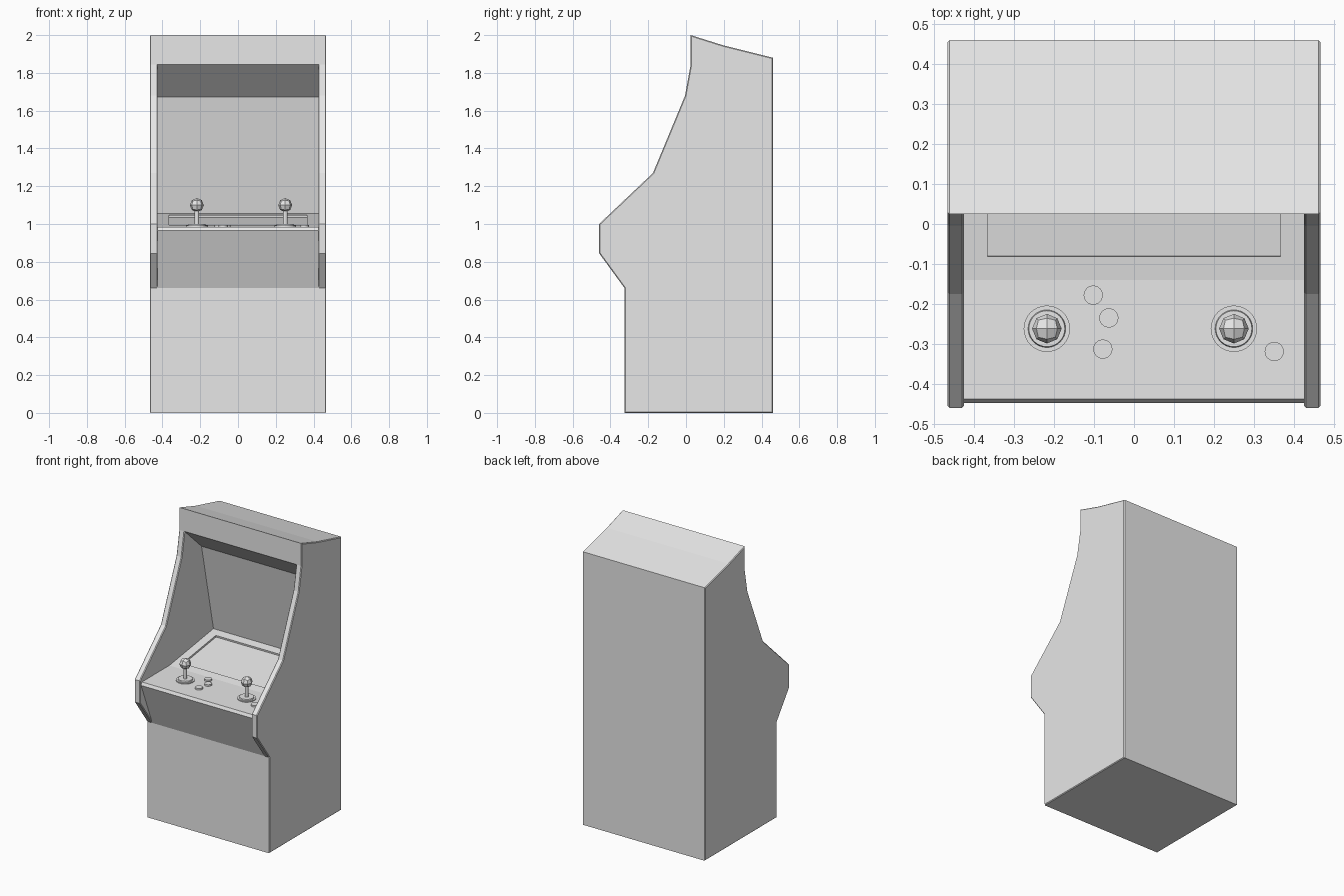
import bpy, bmesh, math
from mathutils import Vector

if "Cube" in bpy.data.objects:
    bpy.data.objects.remove(bpy.data.objects["Cube"])

grey = bpy.data.materials.new("light_grey")
grey.diffuse_color = (0.8, 0.8, 0.8, 1)
grey.use_nodes = True
grey.node_tree.nodes["Principled BSDF"].inputs["Base Color"].default_value = grey.diffuse_color

W, I = 0.467, 0.425          # outer half width, inner half width
FLOOR = 0.985                # control deck height


def add_object(name, bm):
    bmesh.ops.recalc_face_normals(bm, faces=bm.faces)
    mesh = bpy.data.meshes.new(name)
    bm.to_mesh(mesh)
    bm.free()
    mesh.materials.append(grey)
    ob = bpy.data.objects.new(name, mesh)
    bpy.context.collection.objects.link(ob)
    return ob


def disc(bm, x, y, z0, z1, r0, r1, n):
    """Upright cylinder or cone between two heights."""
    geo = bmesh.ops.create_cone(bm, cap_ends=True, segments=n, radius1=r0,
                                radius2=r1, depth=z1 - z0)
    bmesh.ops.translate(bm, verts=geo["verts"], vec=(x, y, (z0 + z1) / 2))


# Cabinet: side outline (rim + shell) and recess outline, as (y, z)
rim = [(-.325, .66), (-.46, .845), (-.46, 1.0), (-.175, 1.27), (-.005, 1.68), (.025, 1.845)]
shell = [(.025, 2.0), (.2, 1.945), (.46, 1.88), (.46, 0), (-.325, 0)]
recess = [(.21, 1.672), (.34, 1.055), (-.14, FLOOR), (-.438, FLOOR), (-.448, .965)]

bm = bmesh.new()


def row(points, x):
    return [bm.verts.new((x, y, z)) for y, z in points]


sides = {}
for s in (-1, 1):
    ro, sh = row(rim, s * W), row(shell, s * W)
    ri, rc = row(rim, s * I), row(recess, s * I)
    bm.faces.new(ro + sh)                       # outer side
    bm.faces.new(ri + rc)                       # inner side wall
    for k in range(len(rim) - 1):               # front edge of side panel
        bm.faces.new((ro[k], ro[k + 1], ri[k + 1], ri[k]))
    sides[s] = (ro, sh, ri, rc)
(lo, ls, li, lc), (ro, rs, ri, rc) = sides[-1], sides[1]
for k in range(len(shell) - 1):                 # top, back, bottom
    bm.faces.new((ls[k], ls[k + 1], rs[k + 1], rs[k]))
bm.faces.new((ls[0], lo[-1], li[-1], ri[-1], ro[-1], rs[0]))   # header front
bm.faces.new((ls[-1], lo[0], li[0], ri[0], ro[0], rs[-1]))     # lower front
left, right = [li[-1]] + lc + [li[0]], [ri[-1]] + rc + [ri[0]]
strips = [bm.faces.new((left[k], left[k + 1], right[k + 1], right[k]))
          for k in range(len(left) - 1)]
bmesh.ops.recalc_face_normals(bm, faces=bm.faces)

# Sunken panel in the sloped shelf behind the controls
shelf = strips[2]
bmesh.ops.inset_individual(bm, faces=[shelf], thickness=0.083)
bmesh.ops.inset_individual(bm, faces=[shelf], thickness=0.0005, depth=-0.012)

# Small bevel along the side panel outlines
edges = [e for e in bm.edges
         if abs(e.verts[0].co.x - e.verts[1].co.x) < 1e-5 and abs(e.verts[0].co.x) > I - 1e-4
         and len(e.link_faces) == 2 and e.is_convex and e.calc_face_angle() > 0.6]
bmesh.ops.bevel(bm, geom=edges, offset=0.005, segments=1, affect='EDGES', profile=0.5)
add_object("cabinet", bm)

# Joysticks: two-step base, shaft, faceted ball
for name, x in (("left_joystick", -.218), ("right_joystick", .25)):
    y = -.262
    bm = bmesh.new()
    disc(bm, x, y, FLOOR - .005, FLOOR + .006, .058, .058, 32)
    disc(bm, x, y, FLOOR + .006, FLOOR + .014, .047, .045, 32)
    disc(bm, x, y, FLOOR + .01, 1.085, .012, .012, 12)
    add_object(name + "_base", bm)

    bm = bmesh.new()
    bmesh.ops.create_cube(bm, size=1)
    bmesh.ops.subdivide_edges(bm, edges=bm.edges[:], cuts=1, use_grid_fill=True)
    for v in bm.verts:
        v.co = v.co.normalized() * .037 + Vector((x, y, 1.1))
    add_object(name + "_ball", bm)

# Push buttons
for i, (x, y) in enumerate([(-.102, -.178), (-.063, -.235), (-.078, -.313), (.351, -.319)]):
    bm = bmesh.new()
    disc(bm, x, y, FLOOR - .005, FLOOR + .011, .024, .024, 24)
    add_object(f"button_{i + 1}", bm)
